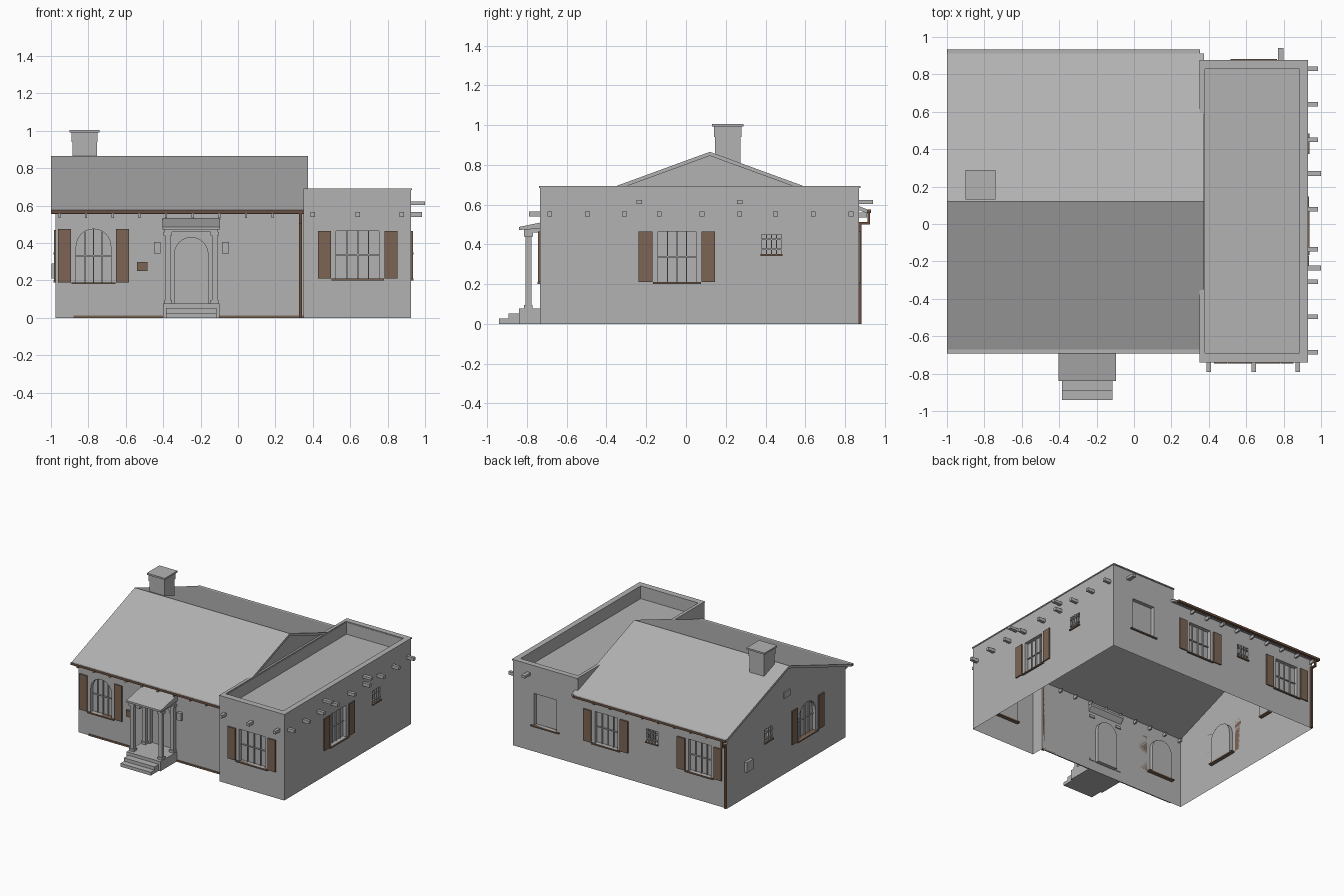
import bpy, bmesh, math
from mathutils import Vector

if "Cube" in bpy.data.objects:
    bpy.data.objects.remove(bpy.data.objects["Cube"])


def material(name, rgb):
    m = bpy.data.materials.new(name)
    m.use_nodes = True
    m.diffuse_color = (*rgb, 1)
    m.node_tree.nodes["Principled BSDF"].inputs["Base Color"].default_value = (*rgb, 1)
    return m


GREY = material("stucco grey", (0.45, 0.45, 0.45))
BROWN = material("shutter brown", (0.20, 0.13, 0.09))
DARK = material("gutter brown", (0.15, 0.08, 0.05))

# Wall planes: u runs along the wall, n points outwards
SIDES = {
    "front": lambda u, n, z: (u, -0.63 - n, z),
    "wing_front": lambda u, n, z: (u, -0.735 - n, z),
    "back": lambda u, n, z: (u, 0.87 + n, z),
    "right": lambda u, n, z: (0.925 + n, u, z),
    "left": lambda u, n, z: (-0.975 - n, u, z),
    "section": lambda u, n, z: (n, u, z),
}


def add_prism(bm, side, pts, n0, n1):
    put = SIDES[side]
    a = [bm.verts.new(put(u, n0, z)) for u, z in pts]
    b = [bm.verts.new(put(u, n1, z)) for u, z in pts]
    bm.faces.new(a)
    bm.faces.new(b)
    for i in range(len(a)):
        j = (i + 1) % len(a)
        bm.faces.new((a[i], a[j], b[j], b[i]))


def make(name, bm, mat):
    bmesh.ops.recalc_face_normals(bm, faces=bm.faces)
    me = bpy.data.meshes.new(name)
    bm.to_mesh(me)
    bm.free()
    me.materials.append(mat)
    ob = bpy.data.objects.new(name, me)
    bpy.context.collection.objects.link(ob)
    return ob


def prism(name, side, pts, n0, n1, mat=GREY):
    bm = bmesh.new()
    add_prism(bm, side, pts, n0, n1)
    return make(name, bm, mat)


def rect(u0, u1, z0, z1):
    return [(u0, z0), (u1, z0), (u1, z1), (u0, z1)]


def arch(u0, u1, z0, z1):
    c, r = (u0 + u1) / 2, (u1 - u0) / 2
    curve = [(c + r * math.cos(t * math.pi / 12), z1 - r + r * math.sin(t * math.pi / 12))
             for t in range(13)]
    return [(u0, z0), (u1, z0)] + curve


def box(name, x, y, z, mat=GREY):
    return prism(name, "section", rect(*y, *z), *x, mat)


def boolean(ob, other, op):
    mod = ob.modifiers.new(op, 'BOOLEAN')
    mod.operation, mod.object, mod.solver = op, other, 'EXACT'
    bpy.context.view_layer.objects.active = ob
    bpy.ops.object.modifier_apply(modifier=mod.name)
    bpy.data.objects.remove(other)


RIDGE, TOP, SLOPE = 0.12, 0.865, 0.365


def roof_z(y):
    return TOP - SLOPE * abs(y - RIDGE)


# Walls: gabled main block joined to the flat-roofed wing
low = roof_z(0.87) - 0.015
walls = prism("house_walls", "section",
              [(-0.63, 0), (0.87, 0), (0.87, low), (RIDGE, TOP - 0.015), (-0.63, low)], -0.975, 0.36)
boolean(walls, box("wing", (0.35, 0.925), (-0.735, 0.87), (0, 0.685)), 'UNION')
boolean(walls, box("roof_recess", (0.38, 0.885), (-0.69, 0.83), (0.59, 0.8)), 'DIFFERENCE')

# side, u0, u1, z0, z1, arched, shutters
WINDOWS = [
    ("front", -0.865, -0.68, 0.19, 0.475, True, True),
    ("wing_front", 0.525, 0.755, 0.21, 0.465, False, True),
    ("right", -0.14, 0.05, 0.21, 0.465, False, True),
    ("right", 0.38, 0.48, 0.35, 0.45, False, False),
    ("back", 0.54, 0.74, 0.21, 0.465, False, False),
    ("back", 0.0, 0.2, 0.21, 0.465, False, True),
    ("back", -0.36, -0.26, 0.35, 0.45, False, False),
    ("back", -0.83, -0.63, 0.21, 0.465, False, True),
    ("left", 0.3, 0.4, 0.35, 0.45, False, False),
    ("left", -0.25, -0.04, 0.2, 0.47, True, True),
]
DEPTH = -0.03
bm = bmesh.new()
for side, u0, u1, z0, z1, arched, _ in WINDOWS:
    add_prism(bm, side, (arch if arched else rect)(u0, u1, z0, z1), DEPTH, 0.02)
add_prism(bm, "front", arch(-0.34, -0.16, 0.075, 0.43), DEPTH, 0.02)
boolean(walls, make("opening_cutter", bm, GREY), 'DIFFERENCE')

# The house is an open shell underneath
bm = bmesh.new()
bm.from_mesh(walls.data)
base = [f for f in bm.faces if f.normal.z < -0.9 and f.calc_center_median().z < 0.001]
bmesh.ops.delete(bm, geom=base, context='FACES')
bm.to_mesh(walls.data)
bm.free()

# Window bars, sills and shutters
for side, u0, u1, z0, z1, arched, shutters in WINDOWS:
    small = u1 - u0 < 0.12
    plain = not small and not shutters
    n0, n1 = (-0.01, 0.006) if small else (DEPTH, DEPTH + 0.01)
    bm = bmesh.new()
    w = 0.003
    for k in (1, 2, 3):
        u = u0 + (u1 - u0) * k / 4
        top = z1 - (0.013 if arched and k != 2 else 0)
        add_prism(bm, side, rect(u - w, u + w, z0, top), n0, n1)
    for k in ((1, 3) if small else (2,)):
        z = z0 + (z1 - z0) * k / 4
        add_prism(bm, side, rect(u0, u1, z - w, z + w), n0, n1)
    if plain:
        bm.free()
    else:
        make(side + "_window_bars", bm, GREY)
    e = 0.005 if small else 0.025
    prism(side + "_window_sill", side, rect(u0 - e, u1 + e, z0 - 0.01, z0), DEPTH, 0.012, BROWN)
    if shutters:
        for a in (u0 - 0.098, u1 + 0.027):
            prism(side + "_shutter", side, rect(a, a + 0.07, z0, z1), 0, 0.01, BROWN)

# Wing parapet cap
cap = box("parapet_cap", (0.35, 0.93), (-0.74, 0.878), (0.683, 0.692))
boolean(cap, box("cap_hole", (0.375, 0.885), (-0.69, 0.833), (0.6, 0.8)), 'DIFFERENCE')

# Pitched roof slab
ya, yb, th = -0.672, 0.912, 0.02
prism("pitched_roof", "section",
      [(ya, roof_z(ya)), (RIDGE, TOP), (yb, roof_z(yb)),
       (yb, roof_z(yb) - th), (RIDGE, TOP - th), (ya, roof_z(ya) - th)], -1.0, 0.375)

# Gutters, rafter tails and downspouts
for name, y0, y1 in (("front", -0.692, -0.667), ("back", 0.907, 0.932)):
    box(name + "_gutter", (-1.0, 0.352), (y0, y1), (0.557, 0.574), DARK)
    box(name + "_gutter_lining", (-0.998, 0.35), (y0 + 0.002, y1 - 0.002), (0.573, 0.576))
for i in range(10):
    x = -0.955 + 0.1425 * i
    if x < 0.32:
        box("front_rafter_tail", (x - 0.006, x + 0.006), (-0.675, -0.6), (0.535, 0.56))
        box("back_rafter_tail", (x - 0.006, x + 0.006), (0.85, 0.91), (0.535, 0.56))
box("front_downspout", (0.325, 0.342), (-0.648, -0.63), (0, 0.56), DARK)
box("front_spout_elbow", (0.325, 0.342), (-0.685, -0.63), (0.505, 0.56), DARK)
box("back_downspout", (-0.972, -0.955), (0.868, 0.884), (0, 0.51), DARK)
box("back_spout_elbow", (-0.972, -0.955), (0.868, 0.925), (0.5, 0.512), DARK)
box("back_spout_drop", (-0.972, -0.955), (0.913, 0.925), (0.5, 0.56), DARK)

# Projecting roof beams on the wing
for x in (0.4, 0.64, 0.875):
    prism("front_beam", "wing_front", rect(x - 0.012, x + 0.012, 0.54, 0.565), -0.02, 0.055)
for y in (-0.685, -0.495, -0.31, -0.135, 0.08, 0.27, 0.45, 0.64, 0.83):
    prism("side_beam", "right", rect(y - 0.012, y + 0.012, 0.54, 0.565), -0.02, 0.06)
for y in (-0.235, 0.27):
    prism("side_scupper", "right", rect(y - 0.014, y + 0.014, 0.603, 0.623), -0.02, 0.075)
prism("back_scupper", "back", rect(0.77, 0.8, 0.603, 0.623), -0.02, 0.07)

# Chimney
box("chimney", (-0.885, -0.755), (0.145, 0.275), (0.75, 0.95))
box("chimney_collar", (-0.89, -0.75), (0.14, 0.28), (0.94, 0.992))
box("chimney_cap", (-0.9, -0.74), (0.13, 0.29), (0.992, 1.005))

# Porch platform and steps
box("porch_platform", (-0.40, -0.10), (-0.84, -0.63), (0, 0.077))
box("upper_step", (-0.385, -0.115), (-0.893, -0.84), (0, 0.052))
box("lower_step", (-0.385, -0.115), (-0.94, -0.893), (0, 0.026))

# Porch columns, beams and sloping roof
for x in (-0.375, -0.125):
    for y in (-0.793, -0.645):
        for name, h, z0, z1 in (("column_base", 0.021, 0.077, 0.095),
                                ("column", 0.015, 0.095, 0.44),
                                ("column_capital", 0.023, 0.44, 0.46)):
            box("porch_" + name, (x - h, x + h), (y - h, y + h), (z0, z1))
    box("porch_side_beam", (x - 0.018, x + 0.018), (-0.815, -0.63), (0.46, 0.485))
box("porch_front_beam", (-0.393, -0.107), (-0.815, -0.775), (0.46, 0.485))
prism("porch_roof", "section",
      [(-0.84, 0.472), (-0.84, 0.487), (-0.60, 0.537), (-0.60, 0.52), (-0.63, 0.485)], -0.403, -0.097)

# Front wall fittings
for x in (-0.432, -0.067):
    prism("wall_lamp", "front", rect(x - 0.018, x + 0.018, 0.345, 0.405), 0, 0.025)
prism("mail_box", "front", rect(-0.54, -0.485, 0.25, 0.30), 0, 0.02, BROWN)
for a, b in ((-0.88, -0.40), (-0.10, 0.35)):
    prism("wall_base_strip", "front", rect(a, b, 0, 0.013), 0, 0.008, BROWN)

# Left wall fittings
prism("gable_vent", "left", rect(0.08, 0.16, 0.61, 0.66), 0, 0.008)
prism("meter_box", "left", rect(0.57, 0.65, 0.21, 0.29), 0, 0.022)
